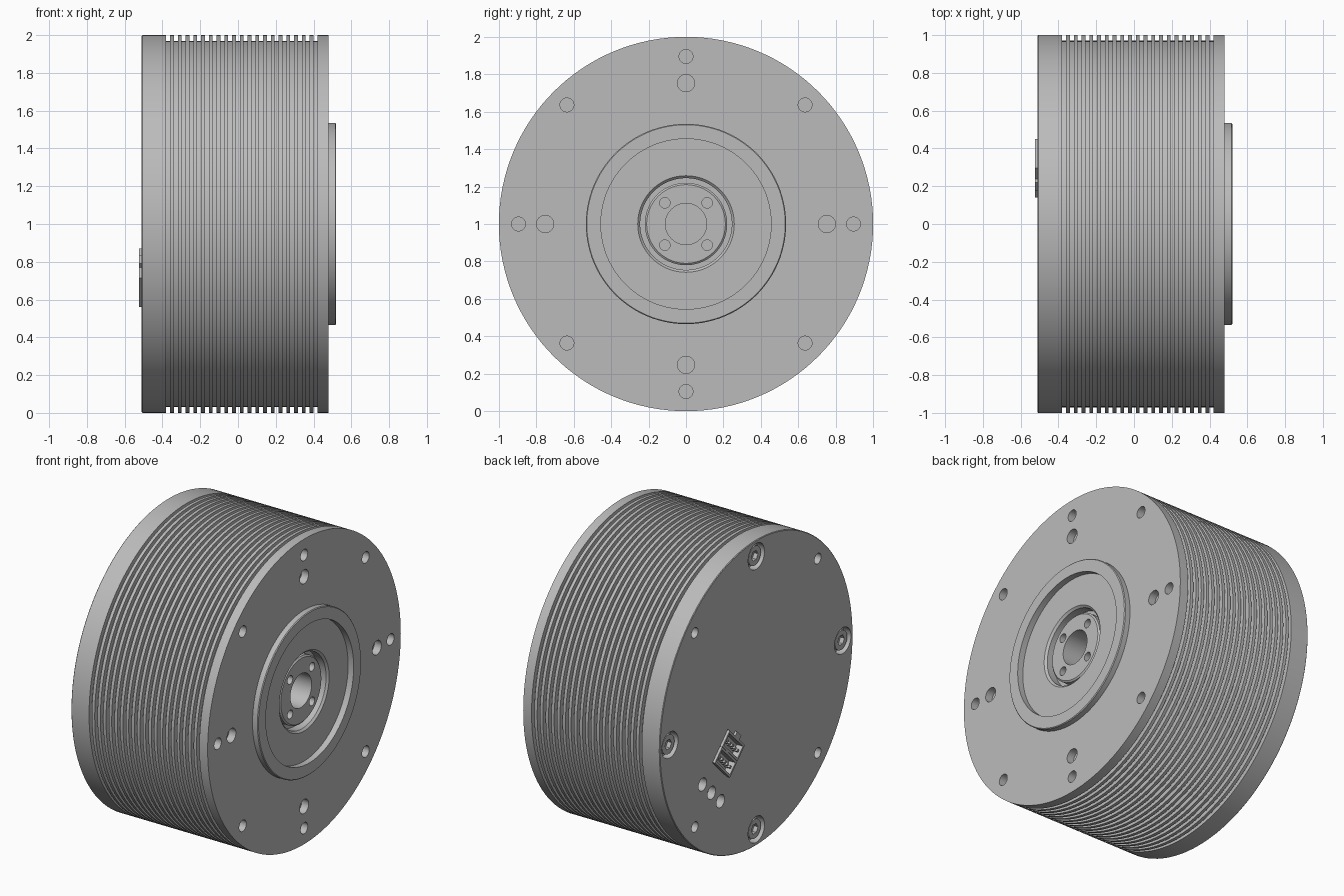
import bpy, bmesh, math
from mathutils import Matrix, Vector

if "Cube" in bpy.data.objects:
    bpy.data.objects.remove(bpy.data.objects["Cube"], do_unlink=True)

metal = bpy.data.materials.new("Brushed grey metal")
metal.use_nodes = True
GREY = (0.5, 0.5, 0.5, 1)
metal.diffuse_color = GREY
metal.node_tree.nodes["Principled BSDF"].inputs["Base Color"].default_value = GREY

AXIS = Matrix.Translation((0, 0, 1))          # shaft runs along x at z = 1
TURN = Matrix.Rotation(math.pi / 2, 4, 'Y')


def finish(bm, name):
    bmesh.ops.recalc_face_normals(bm, faces=bm.faces)
    mesh = bpy.data.meshes.new(name)
    bm.to_mesh(mesh)
    bm.free()
    obj = bpy.data.objects.new(name, mesh)
    obj.data.materials.append(metal)
    bpy.context.collection.objects.link(obj)
    return obj


def lathe(name, profile, closed=False, steps=128):
    """Spin (x, radius) points around the shaft axis."""
    bm = bmesh.new()
    verts = [bm.verts.new((x, 0, 1 + r)) for x, r in profile]
    edges = [bm.edges.new(p) for p in zip(verts, verts[1:])]
    if closed:
        edges.append(bm.edges.new((verts[-1], verts[0])))
    bmesh.ops.spin(bm, geom=verts + edges, cent=(0, 0, 1), axis=(1, 0, 0),
                   angle=math.tau, steps=steps, use_duplicate=False)
    bmesh.ops.remove_doubles(bm, verts=bm.verts, dist=1e-5)
    return finish(bm, name)


def add_cyl(bm, x0, x1, y, z, r, sides=32):
    m = AXIS @ Matrix.Translation(((x0 + x1) / 2, y, z)) @ TURN
    bmesh.ops.create_cone(bm, cap_ends=True, segments=sides, radius1=r, radius2=r,
                          depth=abs(x1 - x0), matrix=m)


def add_box(bm, frame, centre, size):
    m = frame @ Matrix.Translation(centre) @ Matrix.Diagonal((*size, 1))
    bmesh.ops.create_cube(bm, size=1, matrix=m)


def carve(obj, cutter):
    mod = obj.modifiers.new("cut", 'BOOLEAN')
    mod.object, mod.operation, mod.solver = cutter, 'DIFFERENCE', 'EXACT'
    bpy.context.view_layer.update()
    result = obj.evaluated_get(bpy.context.evaluated_depsgraph_get())
    mesh = bpy.data.meshes.new_from_object(result)
    obj.modifiers.clear()
    obj.data = mesh
    bpy.data.objects.remove(cutter, do_unlink=True)


def smooth(obj):
    bpy.ops.object.select_all(action='DESELECT')
    obj.select_set(True)
    bpy.context.view_layer.objects.active = obj
    bpy.ops.object.shade_smooth_by_angle(angle=math.radians(25))


def ring(radius, count=4, start=0.0):
    for i in range(count):
        a = start + math.tau * i / count
        yield radius * math.cos(a), radius * math.sin(a)


REAR, FRONT = -0.51, 0.48
DIAG = math.pi / 4

# Finned housing with raised boss and stepped centre pocket
profile = [(REAR, 0), (REAR, 0.996), (REAR + 0.004, 1)]
GROOVES, G0, G1 = 20, -0.38, 0.42
w = (G1 - G0) / (2 * GROOVES - 1)
for i in range(GROOVES):
    a = G0 + 2 * i * w
    profile += [(a, 1), (a, 0.97), (a + w, 0.97), (a + w, 1)]
profile += [(FRONT, 1), (FRONT, 0.535), (0.515, 0.535), (0.52, 0.53), (0.52, 0.455),
            (FRONT, 0.455), (FRONT, 0.258), (0.467, 0.245), (0.41, 0.245),
            (0.41, 0.11), (0.05, 0.11), (0.05, 0)]
housing = lathe("finned_housing", profile)

# Holes in both end faces, and the connector pocket
socket = Matrix.Translation((REAR, 0.295, 0.715)) @ Matrix.Rotation(-DIAG, 4, 'X')
bm = bmesh.new()
for y, z in ring(0.9, start=DIAG):
    add_cyl(bm, FRONT - 0.1, FRONT + 0.05, y, z, 0.037)
    add_cyl(bm, REAR - 0.05, REAR + 0.1, y, z, 0.034)
for y, z in ring(0.895):
    add_cyl(bm, FRONT - 0.05, FRONT + 0.05, y, z, 0.037)
    add_cyl(bm, REAR - 0.05, REAR + 0.05, y, z, 0.085)
for y, z in ring(0.753):
    add_cyl(bm, FRONT - 0.05, FRONT + 0.05, y, z, 0.046)
for i in (-1, 0, 1):
    add_cyl(bm, REAR - 0.05, REAR + 0.05, 0.464 + 0.093 * i, -0.478 + 0.09 * i, 0.042)
add_box(bm, socket, (0, 0, 0), (0.1, 0.225, 0.225))
carve(housing, finish(bm, "housing_cutter"))
smooth(housing)

# Output hub with bolt holes
hub = lathe("output_hub", [(0.405, 0.11), (0.405, 0.22), (0.449, 0.22),
                           (0.457, 0.21), (0.457, 0.11)], closed=True)
bm = bmesh.new()
for y, z in ring(0.16, start=DIAG):
    add_cyl(bm, 0.415, 0.5, y, z, 0.028, 24)
carve(hub, finish(bm, "hub_cutter"))
smooth(hub)

# Socket head bolts in the rear counterbores
for n, (y, z) in enumerate(ring(0.895)):
    bm = bmesh.new()
    add_cyl(bm, REAR + 0.012, REAR + 0.055, y, z, 0.063)
    bolt = finish(bm, f"rear_bolt_{n + 1}")
    bm = bmesh.new()
    add_cyl(bm, REAR - 0.02, REAR + 0.04, y, z, 0.034, 6)
    carve(bolt, finish(bm, "hex_cutter"))
    smooth(bolt)

# Two open connector shells with a row of pins each
for n, e in enumerate((-0.055, 0.055)):
    bm = bmesh.new()
    for s in (-1, 1):
        add_box(bm, socket, (0.0175, e + s * 0.047, 0), (0.065, 0.014, 0.22))
        add_box(bm, socket, (0.0175, e, s * 0.103), (0.065, 0.08, 0.014))
    add_box(bm, socket, (0.04, e, 0), (0.02, 0.09, 0.2))
    finish(bm, f"connector_shell_{n + 1}")
    bm = bmesh.new()
    for i in range(5):
        add_box(bm, socket, (0.015, e, (i - 2) * 0.037), (0.05, 0.016, 0.016))
    finish(bm, f"connector_pins_{n + 1}")

# Latch tab on the inner edge of the connector
bm = bmesh.new()
add_box(bm, socket, (-0.005, -0.122, 0), (0.02, 0.03, 0.06))
finish(bm, "connector_latch")
